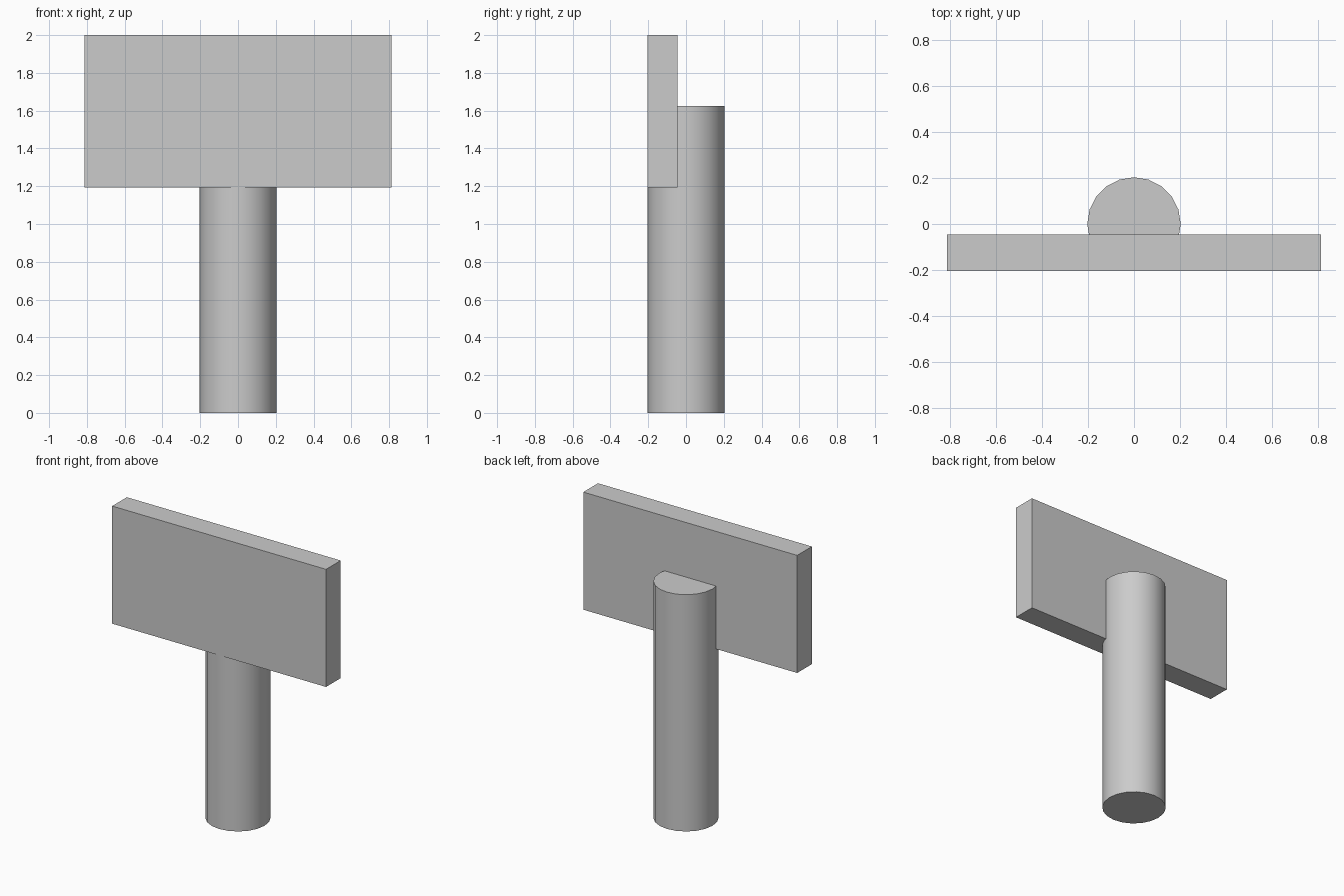
import bpy

if "Cube" in bpy.data.objects:
    bpy.data.objects.remove(bpy.data.objects["Cube"])

# Round post
POST_RADIUS = 0.203
POST_HEIGHT = 1.625
bpy.ops.mesh.primitive_cylinder_add(
    vertices=20, radius=POST_RADIUS, depth=POST_HEIGHT,
    location=(0, 0, POST_HEIGHT / 2))
post = bpy.context.object
post.name = "post"
bpy.ops.object.shade_smooth_by_angle()

# Flat sign panel, let into the front of the post
WIDTH, FRONT, BACK, BOTTOM, TOP = 1.624, -0.205, -0.046, 1.193, 2.0
bpy.ops.mesh.primitive_cube_add(
    size=1, location=(0, (FRONT + BACK) / 2, (BOTTOM + TOP) / 2))
panel = bpy.context.object
panel.name = "sign_panel"
panel.scale = (WIDTH, BACK - FRONT, TOP - BOTTOM)
bpy.ops.object.transform_apply(location=False, rotation=False, scale=True)
